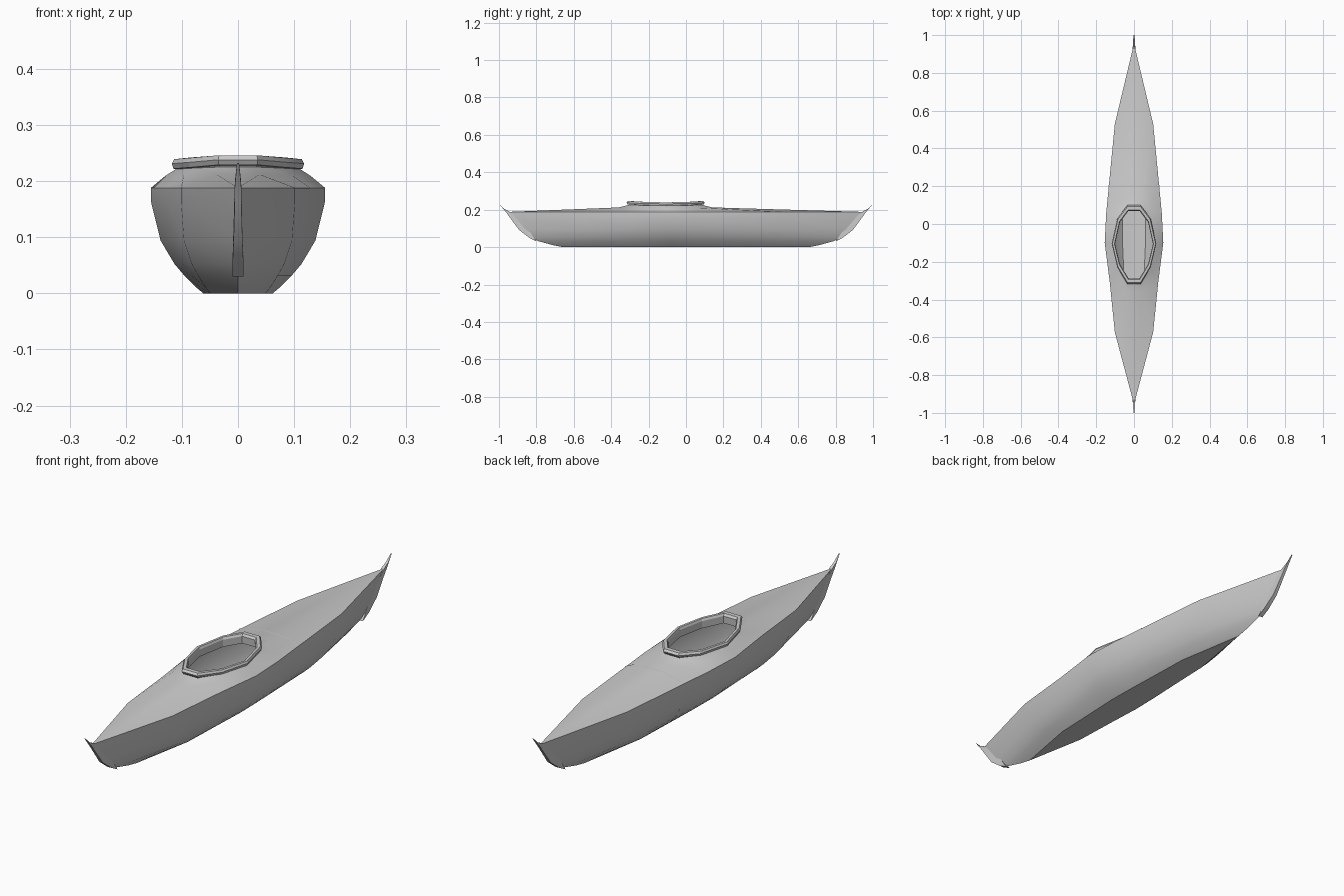
import bpy, bmesh

if "Cube" in bpy.data.objects:
    bpy.data.objects.remove(bpy.data.objects["Cube"])


def finish(name, bm, angle=0.4):
    bmesh.ops.recalc_face_normals(bm, faces=bm.faces)
    me = bpy.data.meshes.new(name)
    bm.to_mesh(me)
    bm.free()
    ob = bpy.data.objects.new(name, me)
    bpy.context.collection.objects.link(ob)
    bpy.ops.object.select_all(action='DESELECT')
    ob.select_set(True)
    bpy.context.view_layer.objects.active = ob
    bpy.ops.object.shade_smooth_by_angle(angle=angle)
    return ob


def ring(bm, half):
    """Closed ring from a right-hand half whose ends lie on x = 0."""
    pts = half + [(-x, y, z) for x, y, z in half[-2:0:-1]]
    return [bm.verts.new(p) for p in pts]


def loft(bm, rings):
    for a, b in zip(rings, rings[1:]):
        n = len(a)
        for i in range(n):
            j = (i + 1) % n
            bm.faces.new((a[i], a[j], b[j], b[i]))


# Waterline plan: position along the length and width as fractions
plan = [(1, 0), (.555, .655), (.06, .95), (-.105, 1), (-.32, .83), (-.6, .655), (-1, 0)]
# Hull levels: height, half width, end position, fullness power
levels = [(0, .062, .66, .55), (.01, .074, .71, .6), (.032, .096, .79, .7),
          (.052, .113, .835, .75), (.094, .138, .89, .85),
          (.163, .155, .94, 1), (.188, .155, .955, 1)]
# Cockpit outline, right half
cockpit = [(0, .10), (.035, .10), (.088, .03), (.118, -.105), (.088, -.23), (.035, -.318), (0, -.318)]
CY = -.108


def outline(s, z, rise=.007, sy=None):
    sy = sy or s
    return [(x * s, CY + (y - CY) * sy, z + rise * (abs(y - CY) / .21) ** 2)
            for x, y in cockpit]


def shell():
    bm = bmesh.new()
    rings = [ring(bm, [(w * f ** p if f else 0, t * e, z) for t, f in plan])
             for z, w, e, p in levels]
    loft(bm, rings)
    bm.faces.new(rings[0])
    # deck from the gunwale to the cockpit opening
    d1 = ring(bm, outline(1.1, .209, .003, 1.2))
    d2 = ring(bm, outline(.93, .222, .003, .95))
    g, n = rings[-1], len(d1)
    for i in range(n):
        j = (i + 1) % n
        if j in (0, 6):
            bm.faces.new((g[i], g[j], d1[i]))
            bm.faces.new((g[j], d1[j], d1[i]))
        else:
            bm.faces.new((g[i], g[j], d1[j]))
            bm.faces.new((g[i], d1[j], d1[i]))
    loft(bm, [d1, d2])
    bmesh.ops.recalc_face_normals(bm, faces=bm.faces)
    return bm


finish("hull_and_deck", shell())

# Raised seam line around the body just behind the cockpit
bm = shell()
for y, inner in ((.2, True), (.206, False)):
    bmesh.ops.bisect_plane(bm, geom=bm.verts[:] + bm.edges[:] + bm.faces[:],
                           plane_co=(0, y, 0), plane_no=(0, 1, 0),
                           clear_inner=inner, clear_outer=not inner)
for v in bm.verts:
    v.co.x *= 1.008
    if v.co.z > .15:
        v.co.z += .0012
finish("body_seam", bm)

# Cockpit rim with an overhanging lip
bm = bmesh.new()
profile = [(.92, .214), (.94, .221), (.975, .222), (1, .231), (.965, .239),
           (.88, .239), (.85, .23), (.86, .2)]
loft(bm, [ring(bm, outline(s, z)) for s, z in profile])
finish("cockpit_rim", bm, .3)

# Thin upswept stem at each end
stem = [(.80, .03, .010), (.838, .05, .010), (.893, .092, .008), (.943, .16, .006), (.962, .186, .006),
        (1.0, .232, .002), (.972, .205, .005), (.945, .191, .006), (.86, .12, .008)]
for name, d in (("bow_stem", -1), ("stern_stem", 1)):
    bm = bmesh.new()
    sides = [[bm.verts.new((s * w, d * y, z)) for y, z, w in stem] for s in (-1, 1)]
    for s in sides:
        bm.faces.new(s)
    loft(bm, sides)
    finish(name, bm)
